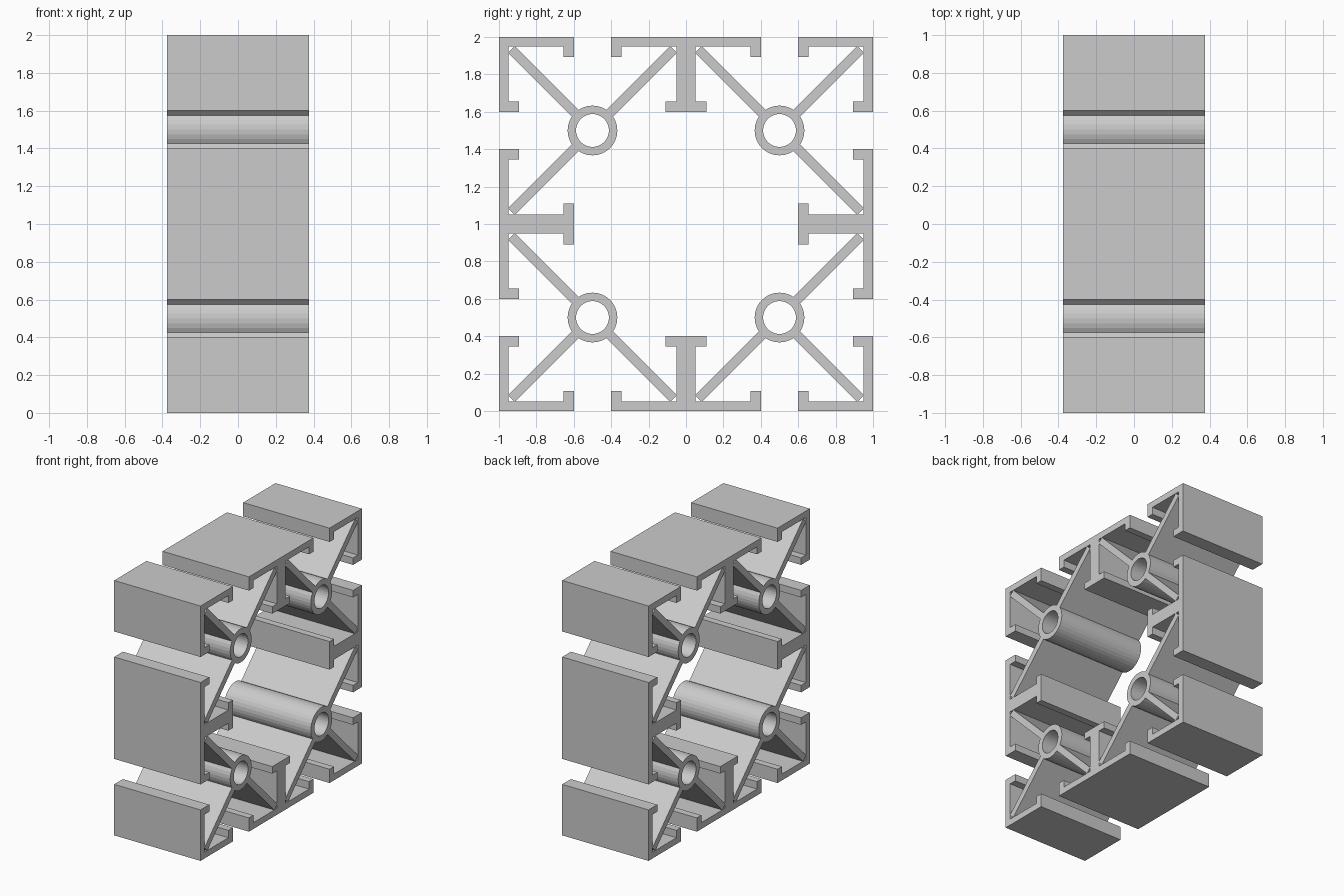
import bpy, bmesh, math
from mathutils import Matrix, Vector

if "Cube" in bpy.data.objects:
    bpy.data.objects.remove(bpy.data.objects["Cube"])

HALF = 0.375          # half the extrusion length along x
N = 32                # sides of each screw tube


def make_object(name, bm, turn):
    # profile is drawn around the section centre, turned, then lifted onto z = 0
    bm.transform(Matrix.Translation((0, 0, 1)) @ Matrix.Rotation(turn, 4, 'X'))
    bmesh.ops.recalc_face_normals(bm, faces=bm.faces)
    me = bpy.data.meshes.new(name)
    bm.to_mesh(me)
    bm.free()
    ob = bpy.data.objects.new(name, me)
    bpy.context.collection.objects.link(ob)


def prism(name, pts, turn):
    bm = bmesh.new()
    face = bm.faces.new([bm.verts.new((-HALF, y, z)) for y, z in pts])
    ext = bmesh.ops.extrude_face_region(bm, geom=[face])
    verts = [v for v in ext['geom'] if isinstance(v, bmesh.types.BMVert)]
    bmesh.ops.translate(bm, verts=verts, vec=(2 * HALF, 0, 0))
    make_object(name, bm, turn)


def tube(name, cy, cz, r_out, r_in, turn):
    bm = bmesh.new()
    loops = []
    for x, r in ((-HALF, r_out), (HALF, r_out), (HALF, r_in), (-HALF, r_in)):
        loops.append([bm.verts.new((x, cy + r * math.cos(2 * math.pi * i / N),
                                    cz + r * math.sin(2 * math.pi * i / N))) for i in range(N)])
    for k in range(4):
        a, b = loops[k], loops[(k + 1) % 4]
        for i in range(N):
            j = (i + 1) % N
            bm.faces.new((a[i], a[j], b[j], b[i]))
    make_object(name, bm, turn)


# L-shaped corner with a lip at each end (one arm mirrored across the diagonal)
arm = [(1, 0.6), (0.892, 0.6), (0.892, 0.655), (0.95, 0.655)]
corner = [(1, 1)] + arm + [(0.95, 0.95)] + [(z, y) for y, z in reversed(arm)]

# T-shaped mid wall with lips and a footed stem (one half mirrored)
half = [(0.11, 0.6), (0.11, 0.655), (0.052, 0.655), (0.052, 0.95),
        (0.345, 0.95), (0.345, 0.892), (0.4, 0.892), (0.4, 1)]
tee = half + [(-y, z) for y, z in reversed(half)]

for k in range(4):
    turn = k * math.pi / 2
    prism("corner_channel", corner, turn)
    prism("tee_channel", tee, turn)
    tube("screw_tube", 0.5, 0.5, 0.133, 0.088, turn)
    # three diagonal webs per tube, none toward the open middle
    for deg in (-45, 45, 135):
        a = math.radians(deg)
        d = Vector((math.cos(a), math.sin(a)))
        n = Vector((-d.y, d.x)) * 0.025
        c = Vector((0.5, 0.5))
        p, q = c + d * 0.12, c + d * 0.614
        prism("diagonal_web", [p - n, q - n, q + n, p + n], turn)
